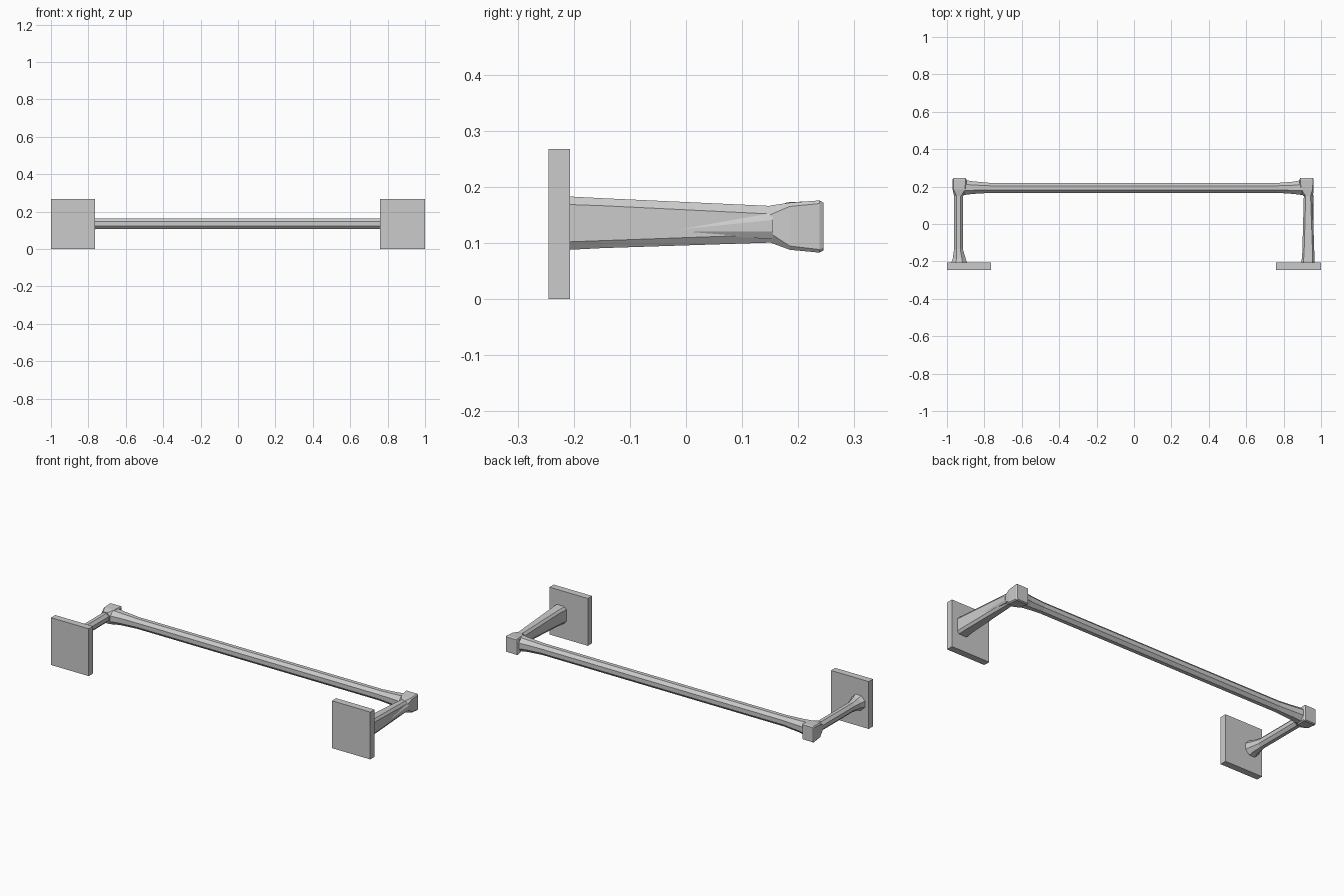
import bpy, bmesh


def loft(name, axis, stations):
    """Skin chamfered-rectangle rings along 'x' or 'y'.
    station = (position, low_a, high_a, low_z, high_z, chamfer fraction)"""
    bm = bmesh.new()
    rings = []
    for p, a0, a1, z0, z1, c in stations:
        ca, cz = (a1 - a0) * c, (z1 - z0) * c
        pts = [(a0 + ca, z0), (a1 - ca, z0), (a1, z0 + cz), (a1, z1 - cz),
               (a1 - ca, z1), (a0 + ca, z1), (a0, z1 - cz), (a0, z0 + cz)]
        rings.append([bm.verts.new((p, a, z) if axis == 'x' else (a, p, z))
                      for a, z in pts])
    for r, s in zip(rings, rings[1:]):
        for i in range(8):
            j = (i + 1) % 8
            bm.faces.new((r[i], r[j], s[j], s[i]))
    bm.faces.new(rings[0])
    bm.faces.new(rings[-1])
    bmesh.ops.recalc_face_normals(bm, faces=bm.faces)
    me = bpy.data.meshes.new(name)
    bm.to_mesh(me)
    bm.free()
    ob = bpy.data.objects.new(name, me)
    bpy.context.collection.objects.link(ob)
    return ob


def box(name, x0, x1, y0, y1, z0, z1):
    bpy.ops.mesh.primitive_cube_add(
        size=1, location=((x0 + x1) / 2, (y0 + y1) / 2, (z0 + z1) / 2))
    ob = bpy.context.object
    ob.name = name
    ob.scale = (x1 - x0, y1 - y0, z1 - z0)


# square wall plates
box("left_wall_plate", -1.0, -0.764, -0.245, -0.207, 0, 0.268)
box("right_wall_plate", 0.76, 1.0, -0.245, -0.207, 0, 0.268)

# left arm: slim octagonal rod flaring at the plate
loft("left_arm", 'y', [
    (-0.208, -0.977, -0.893, 0.092, 0.176, 0.29),
    (-0.185, -0.969, -0.900, 0.100, 0.168, 0.29),
    (-0.135, -0.962, -0.915, 0.109, 0.161, 0.29),
    (0.165, -0.962, -0.915, 0.109, 0.161, 0.29)])

# right arm: tall slab tapering towards the rail
loft("right_arm", 'y', [
    (-0.208, 0.895, 0.966, 0.088, 0.183, 0.15),
    (-0.150, 0.900, 0.964, 0.091, 0.180, 0.15),
    (0.155, 0.908, 0.954, 0.101, 0.166, 0.22)])
loft("right_arm_ridge", 'y', [
    (-0.045, 0.955, 0.959, 0.119, 0.122, 0.29),
    (0.155, 0.935, 0.961, 0.107, 0.155, 0.29)])

# corner knuckles, narrowing to the arms
loft("left_knuckle", 'y', [
    (0.150, -0.962, -0.912, 0.104, 0.165, 0.25),
    (0.185, -0.970, -0.898, 0.089, 0.173, 0.08),
    (0.238, -0.970, -0.896, 0.084, 0.175, 0.06),
    (0.245, -0.966, -0.900, 0.088, 0.171, 0.06)])
loft("right_knuckle", 'y', [
    (0.150, 0.905, 0.957, 0.101, 0.167, 0.25),
    (0.185, 0.888, 0.961, 0.088, 0.172, 0.08),
    (0.238, 0.884, 0.961, 0.083, 0.176, 0.06),
    (0.245, 0.888, 0.957, 0.087, 0.172, 0.06)])

# octagonal rail with flared ends
loft("rail", 'x', [
    (-0.91, 0.155, 0.235, 0.094, 0.172, 0.29),
    (-0.86, 0.161, 0.228, 0.100, 0.168, 0.29),
    (-0.76, 0.167, 0.219, 0.106, 0.163, 0.29),
    (0.76, 0.167, 0.219, 0.106, 0.163, 0.29),
    (0.85, 0.161, 0.226, 0.100, 0.168, 0.29),
    (0.90, 0.155, 0.235, 0.094, 0.172, 0.29)])
